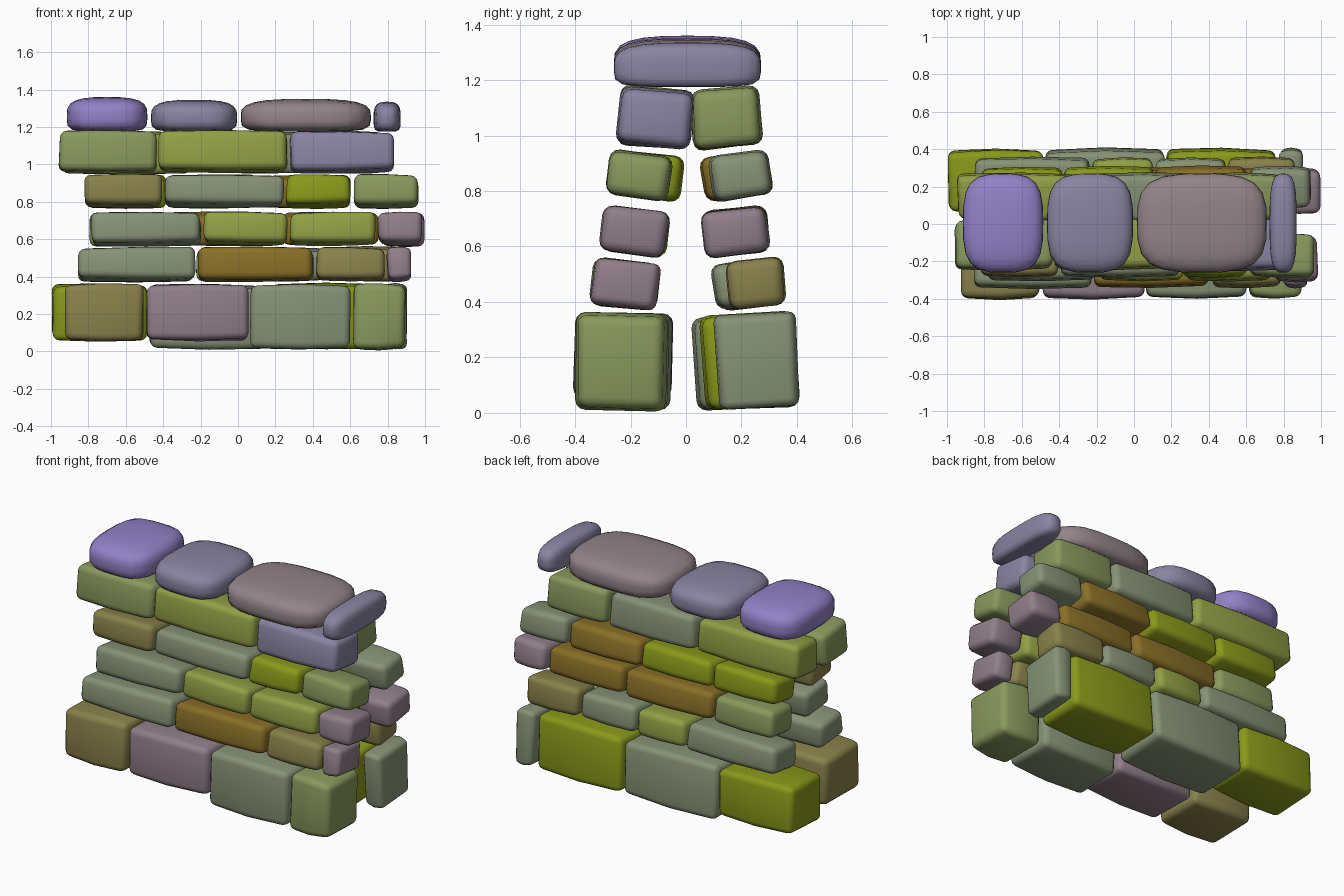
import bpy
import bmesh
import math
import random
from mathutils import Matrix, Vector

random.seed(4)

default = bpy.data.objects.get("Cube")
if default:
    bpy.data.objects.remove(default, do_unlink=True)


def make_material(name, r, g, b):
    mat = bpy.data.materials.new(name)
    mat.use_nodes = True
    colour = (r, g, b, 1)
    mat.diffuse_color = colour
    mat.node_tree.nodes["Principled BSDF"].inputs["Base Color"].default_value = colour
    return mat


purple = make_material("purple", .29, .22, .57)
slate = make_material("slate_blue", .25, .23, .36)
rose = make_material("rose_grey", .29, .23, .25)
mauve = make_material("mauve", .28, .21, .25)
moss = make_material("moss_green", .25, .32, .11)
lime = make_material("lime_green", .29, .35, .06)
sage = make_material("sage_grey", .24, .29, .18)
tan = make_material("tan", .25, .22, .07)
ochre = make_material("ochre", .25, .16, .02)
olive = make_material("bright_olive", .25, .32, .01)


def finish(bm, name, mat, angle):
    """Turn a bmesh into a smooth shaded object."""
    mesh = bpy.data.meshes.new(name)
    bmesh.ops.recalc_face_normals(bm, faces=bm.faces)
    bm.to_mesh(mesh)
    bm.free()
    mesh.materials.append(mat)
    obj = bpy.data.objects.new(name, mesh)
    bpy.context.collection.objects.link(obj)
    bpy.ops.object.select_all(action="DESELECT")
    bpy.context.view_layer.objects.active = obj
    obj.select_set(True)
    bpy.ops.object.shade_smooth_by_angle(angle=math.radians(angle))
    return obj


def wall_stone(name, mat, x0, x1, z0, z1, y, depth, lean, side):
    """Rough rounded block, thickest at its middle, leaning towards the core."""
    bm = bmesh.new()
    bmesh.ops.create_cube(bm, size=1)
    height = z1 - z0 - depth * math.sin(math.radians(lean))
    size = Vector((x1 - x0, depth, height))
    for v in bm.verts:
        v.co = v.co * size
        v.co += Vector([random.uniform(-.007, .007) for _ in range(3)])
    bmesh.ops.bevel(bm, geom=bm.edges[:], offset=min(.036, size.x * .22), segments=3,
                    profile=.5, affect="EDGES", clamp_overlap=True)
    # cut a middle loop, then taper both ends away from it
    bmesh.ops.bisect_plane(bm, geom=bm.verts[:] + bm.edges[:] + bm.faces[:],
                           plane_co=(0, 0, 0), plane_no=(1, 0, 0))
    for v in bm.verts:
        taper = min(1, abs(v.co.x) / size.x * 2)
        v.co.y *= 1.03 - .07 * taper
        v.co.z *= 1.02 - .05 * taper
    turn = Matrix.Rotation(math.radians(lean) * side, 4, "X")
    place = Matrix.Translation(((x0 + x1) / 2, y * side, (z0 + z1) / 2))
    bm.transform(place @ turn)
    return finish(bm, name, mat, 40)


def cap_stone(name, mat, x0, x1, z1):
    """Pillow shaped boulder with a domed top and a flat underside."""
    z0 = 1.175
    bm = bmesh.new()
    bmesh.ops.create_cube(bm, size=2)
    bmesh.ops.subdivide_edges(bm, edges=bm.edges[:], cuts=5, use_grid_fill=True)
    half = Vector(((x1 - x0) / 2, .265, (z1 - z0) / 2))
    plan = 3.3
    for v in bm.verts:
        power = 3 if v.co.z > 0 else 5.5
        radius = (abs(v.co.x) ** plan + abs(v.co.y) ** plan) ** (1 / plan)
        p = v.co / (radius ** power + abs(v.co.z) ** power) ** (1 / power)
        v.co = Vector((p.x * half.x, p.y * half.y, p.z * half.z))
    bm.transform(Matrix.Translation(((x0 + x1) / 2, .005, (z0 + z1) / 2)))
    return finish(bm, name, mat, 60)


# courses: side, bottom, top, distance from core, depth, lean, start,
# stones (colour, end, extra depth towards the core)
FRONT, BACK = -1, 1
courses = [
    (FRONT, .03, .36, .225, .34, 1, -.93,
     [(tan, -.5, 0), (mauve, .06, 0), (sage, .61, 0), (moss, .9, -.02)]),
    (FRONT, .37, .56, .22, .23, 6, -.86,
     [(sage, -.22, 0), (ochre, .41, 0), (tan, .79, 0), (mauve, .93, 0)]),
    (FRONT, .56, .75, .185, .23, 7, -.79,
     [(sage, -.19, 0), (lime, .27, 0), (lime, .74, 0), (mauve, .99, 0)]),
    (FRONT, .76, .95, .17, .22, 7, -.83,
     [(tan, -.4, 0), (sage, .25, .03), (olive, .61, .05), (moss, .97, 0)]),
    (FRONT, .95, 1.18, .11, .26, 5, -.965,
     [(moss, -.43, 0), (lime, .27, 0), (slate, .84, 0)]),
    (BACK, .03, .36, .23, .33, 3, -1,
     [(olive, -.48, 0), (sage, .17, .03), (olive, .77, 0), (sage, .91, -.05)]),
    (BACK, .37, .56, .25, .2, 6, -.86,
     [(sage, -.23, .03), (lime, .11, .03), (sage, .5, .05), (tan, .87, 0)]),
    (BACK, .56, .75, .18, .23, 7, -.8,
     [(moss, -.38, 0), (ochre, .23, 0), (ochre, .76, 0), (mauve, 1, 0)]),
    (BACK, .76, .95, .195, .21, 8, -.82,
     [(olive, -.38, .02), (olive, .11, .02), (ochre, .61, .03), (sage, .95, 0)]),
    (BACK, .95, 1.18, .145, .24, 5, -.95,
     [(lime, -.24, 0), (sage, .36, 0), (moss, .79, 0)]),
]

gap = .009
for number, (side, low, high, y, depth, lean, start, stones) in enumerate(courses):
    face = "front" if side == FRONT else "back"
    for mat, end, inner in stones:
        bottom = low
        if number % 5 == 0:  # footing stones sit unevenly on the ground
            bottom = .055 if end < .1 else .012
        wall_stone(face + "_wall_stone", mat, start + gap, end - gap, bottom, high,
                   y - inner / 2, depth + inner, lean, side)
        start = end

# capping boulders bridging both faces
for mat, x0, x1, top in [(purple, -.915, -.485, 1.36), (slate, -.465, -.005, 1.345),
                         (rose, .015, .71, 1.35), (slate, .725, .87, 1.335)]:
    cap_stone("cap_stone", mat, x0, x1, top)
